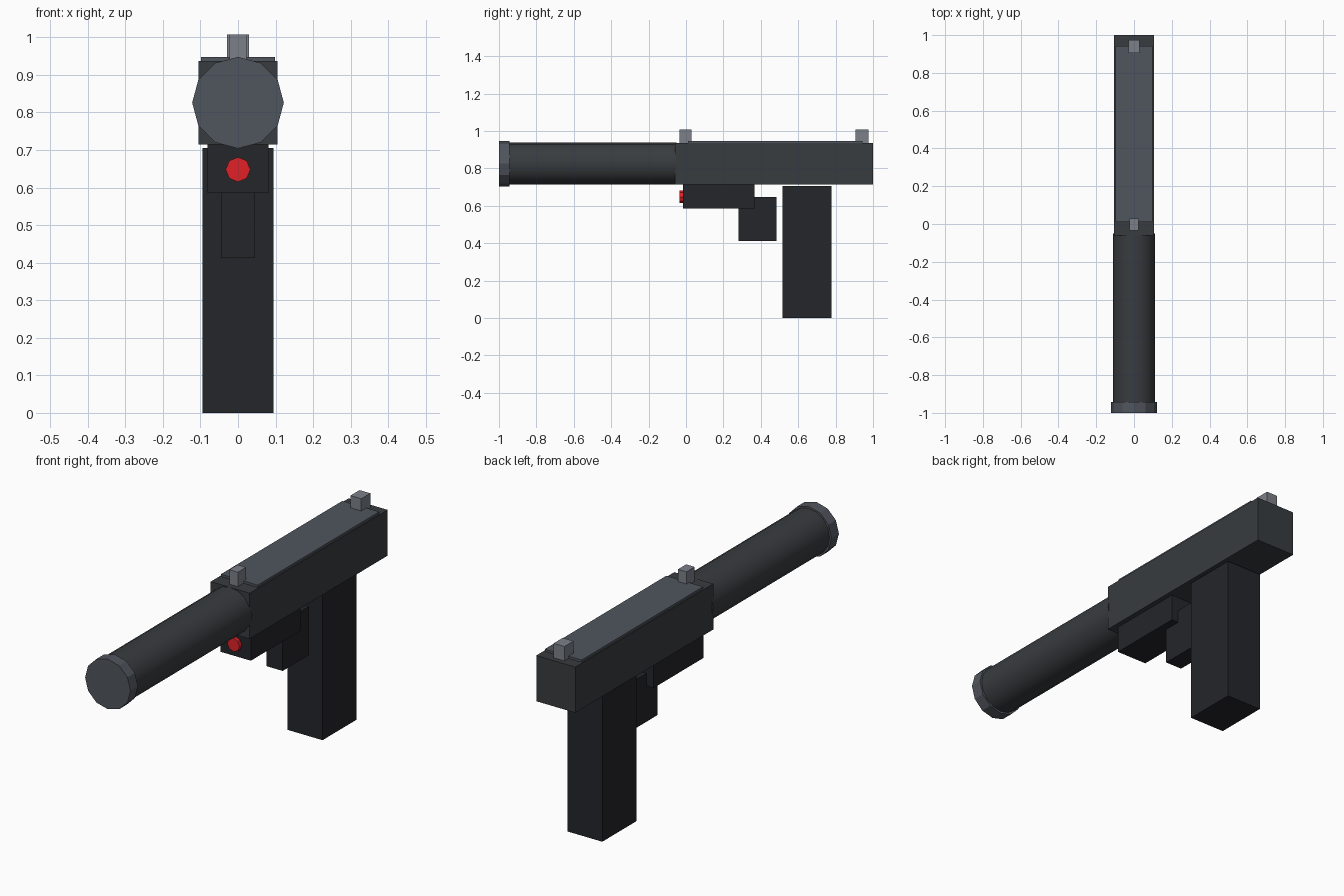
import bpy, math

if "Cube" in bpy.data.objects:
    bpy.data.objects.remove(bpy.data.objects["Cube"])


def material(name, rgb):
    m = bpy.data.materials.new(name)
    m.diffuse_color = (*rgb, 1)
    m.use_nodes = True
    m.node_tree.nodes["Principled BSDF"].inputs["Base Color"].default_value = m.diffuse_color
    return m


black = material("black", (0.018, 0.019, 0.023))
dark = material("dark_grey", (0.04, 0.045, 0.05))
steel = material("steel", (0.08, 0.09, 0.11))
light = material("light_grey", (0.2, 0.22, 0.25))
red = material("red", (0.75, 0.015, 0.02))


def box(name, half_x, y0, y1, z0, z1, mat):
    bpy.ops.mesh.primitive_cube_add(size=1, location=(0, (y0 + y1) / 2, (z0 + z1) / 2))
    o = bpy.context.object
    o.name = name
    o.scale = (2 * half_x, y1 - y0, z1 - z0)
    bpy.ops.object.transform_apply(location=False, rotation=False, scale=True)
    o.data.materials.append(mat)
    return o


def rod(name, sides, radius, y0, y1, z, mat, smooth=False):
    bpy.ops.mesh.primitive_cylinder_add(vertices=sides, radius=radius, depth=y1 - y0,
                                        location=(0, (y0 + y1) / 2, z),
                                        rotation=(math.pi / 2, 0, 0))
    o = bpy.context.object
    o.name = name
    o.data.materials.append(mat)
    if smooth:
        bpy.ops.object.shade_smooth_by_angle(angle=math.radians(40))
    return o


# Upper body with raised top plate
box("slide", 0.105, -0.06, 1.0, 0.715, 0.937, dark)
box("top_plate", 0.099, 0.01, 0.943, 0.93, 0.948, steel)

# Sights
box("front_sight", 0.023, -0.034, 0.029, 0.93, 1.007, light)
box("rear_sight", 0.029, 0.905, 0.975, 0.93, 1.007, light)

# Long front tube and end cap
rod("front_tube", 16, 0.112, -0.95, -0.05, 0.826, dark, smooth=True)
rod("tube_cap", 12, 0.122, -1.0, -0.943, 0.826, steel)

# Under-barrel module with red lens
box("lower_module", 0.081, -0.017, 0.365, 0.586, 0.716, black)
rod("red_lens", 8, 0.033, -0.035, -0.01, 0.648, red)

# Trigger block and grip
box("trigger_block", 0.044, 0.28, 0.483, 0.413, 0.648, black)
box("grip", 0.094, 0.515, 0.777, 0.0, 0.706, black)
